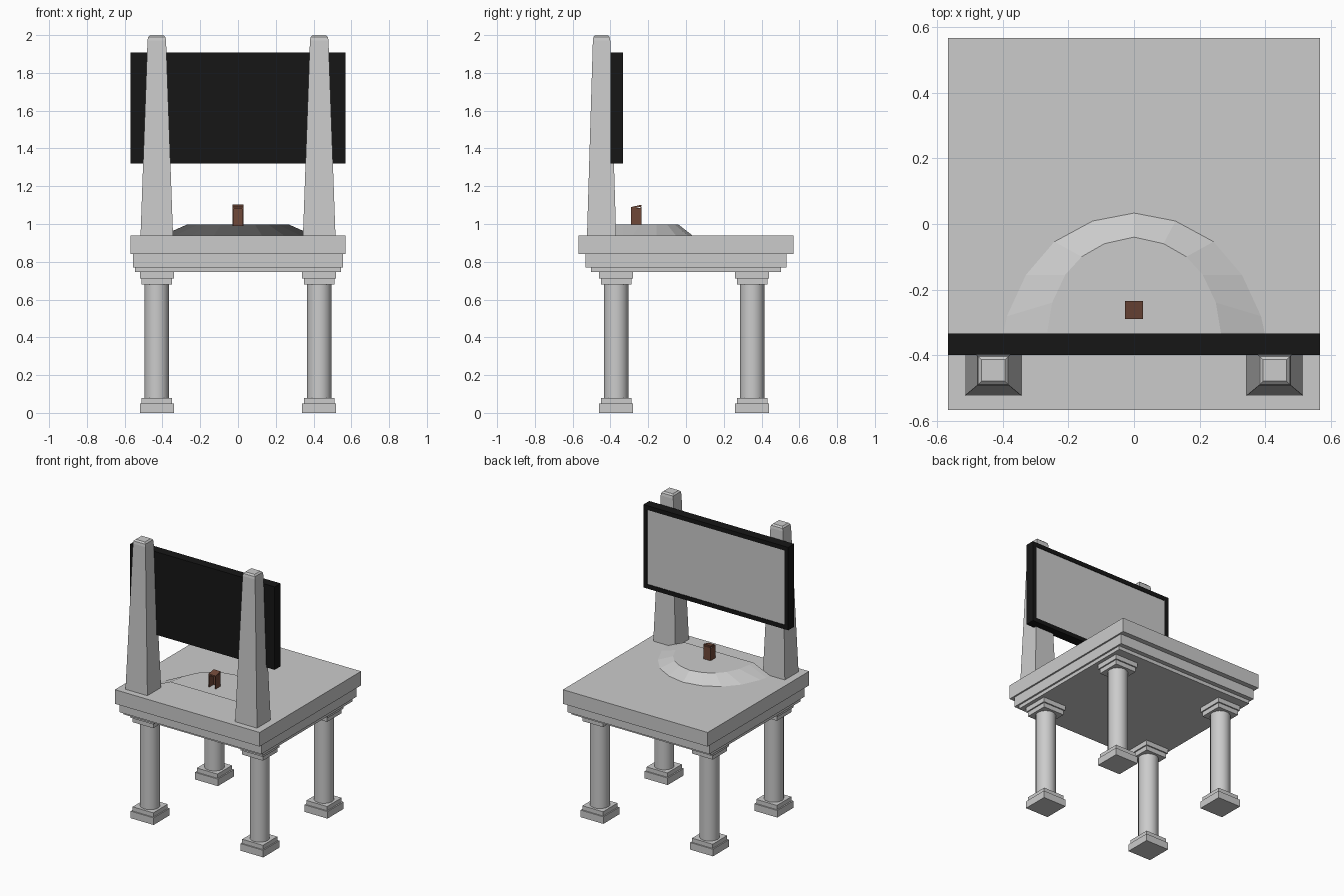
import bpy, bmesh, math

if "Cube" in bpy.data.objects:
    bpy.data.objects.remove(bpy.data.objects["Cube"])


def colour(name, rgb):
    m = bpy.data.materials.new(name)
    m.diffuse_color = (*rgb, 1)
    m.use_nodes = True
    m.node_tree.nodes["Principled BSDF"].inputs["Base Color"].default_value = m.diffuse_color
    return m


black = colour("black", (0.008, 0.008, 0.008))
brown = colour("brown", (0.16, 0.065, 0.04))


def build(name, bm, mat=None):
    me = bpy.data.meshes.new(name)
    bm.to_mesh(me)
    bm.free()
    ob = bpy.data.objects.new(name, me)
    bpy.context.collection.objects.link(ob)
    if mat:
        me.materials.append(mat)
    return ob


def box(bm, x0, x1, y0, y1, z0, z1):
    vs = bmesh.ops.create_cube(bm, size=1)["verts"]
    for v in vs:
        v.co = ((x0 + x1) / 2 + v.co.x * (x1 - x0),
                (y0 + y1) / 2 + v.co.y * (y1 - y0),
                (z0 + z1) / 2 + v.co.z * (z1 - z0))
    return vs


# stepped slab
bm = bmesh.new()
for hx, hy, z0, z1 in [(0.568, 0.568, 0.84, 0.94), (0.557, 0.533, 0.77, 0.84),
                       (0.545, 0.502, 0.745, 0.77)]:
    box(bm, -hx, hx, -hy, hy, z0, z1)
build("stepped_slab", bm)

# columns with square bases and capitals
for label, y in (("front", -0.37), ("rear", 0.35)):
    for side, x in (("left", -0.43), ("right", 0.43)):
        bm = bmesh.new()
        for h, z0, z1 in [(0.09, 0, 0.05), (0.081, 0.05, 0.08),
                          (0.081, 0.68, 0.712), (0.09, 0.712, 0.745)]:
            box(bm, x - h, x + h, y - h, y + h, z0, z1)
        shaft = bmesh.ops.create_cone(bm, cap_ends=True, segments=16, radius1=0.065,
                                      radius2=0.065, depth=0.6)["verts"]
        bmesh.ops.translate(bm, vec=(x, y, 0.38), verts=shaft)
        for f in bm.faces:
            f.smooth = abs(f.normal.z) < 0.5 and f.calc_area() < 0.02 and \
                all(v in shaft for v in f.verts)
        for e in bm.edges:
            e.smooth = all(f.smooth for f in e.link_faces)
        build(f"{label}_{side}_column", bm)

# tapered towers with chamfered tops
for side, x in (("left", -0.43), ("right", 0.43)):
    bm = bmesh.new()
    rings = []
    for hx, hy, z in [(0.086, 0.077, 0.94), (0.049, 0.046, 1.972),
                      (0.046, 0.043, 1.99), (0.036, 0.033, 2.0)]:
        rings.append([bm.verts.new((x + a * hx, -0.447 + b * hy, z))
                      for a, b in ((-1, -1), (1, -1), (1, 1), (-1, 1))])
    for lo, hi in zip(rings, rings[1:]):
        for i in range(4):
            j = (i + 1) % 4
            bm.faces.new((lo[i], lo[j], hi[j], hi[i]))
    bm.faces.new(rings[0][::-1])
    bm.faces.new(rings[-1])
    build(f"{side}_tower", bm)

# screen: black frame around a grey panel facing the rear
X, Z0, Z1, T = 0.568, 1.32, 1.908, 0.03
bm = bmesh.new()
box(bm, -X, X, -0.40, -0.345, Z0, Z1)
for x0, x1, z0, z1 in [(-X, X, Z0, Z0 + T), (-X, X, Z1 - T, Z1),
                       (-X, -X + T, Z0 + T, Z1 - T), (X - T, X, Z0 + T, Z1 - T)]:
    box(bm, x0, x1, -0.345, -0.334, z0, z1)
build("screen_frame", bm, black)
bm = bmesh.new()
box(bm, -X + T, X - T, -0.35, -0.338, Z0 + T, Z1 - T)
build("screen_panel", bm)

# half-round stage, an open-fronted shell
outer = [(0, 0.04), (0.13, 0.015), (0.25, -0.05), (0.34, -0.155),
         (0.40, -0.285), (0.41, -0.33), (0.41, -0.37)]
inner = [(0, -0.04), (0.09, -0.06), (0.16, -0.10), (0.21, -0.155),
         (0.25, -0.24), (0.265, -0.33), (0.27, -0.37)]
bm = bmesh.new()


def arc(points, z):
    pts = points[::-1] + [(-x, y) for x, y in points[1:]]
    return [bm.verts.new((x, y, z)) for x, y in pts]


lo, hi = arc(outer, 0.935), arc(inner, 0.997)
for i in range(len(lo) - 1):
    bm.faces.new((lo[i], lo[i + 1], hi[i + 1], hi[i]))
bm.faces.new(hi)
build("half_round_stage", bm)

# lectern, open at the front with a sloping top
bm = bmesh.new()
box(bm, -0.028, 0.028, -0.242, -0.235, 0.99, 1.09)
for s in (-1, 1):
    a, b = sorted((s * 0.022, s * 0.028))
    box(bm, a, b, -0.29, -0.242, 0.99, 1.085)
for v in box(bm, -0.028, 0.028, -0.29, -0.235, 1.08, 1.09):
    v.co.z += 0.012 * (v.co.y + 0.29) / 0.055
build("lectern", bm, brown)
